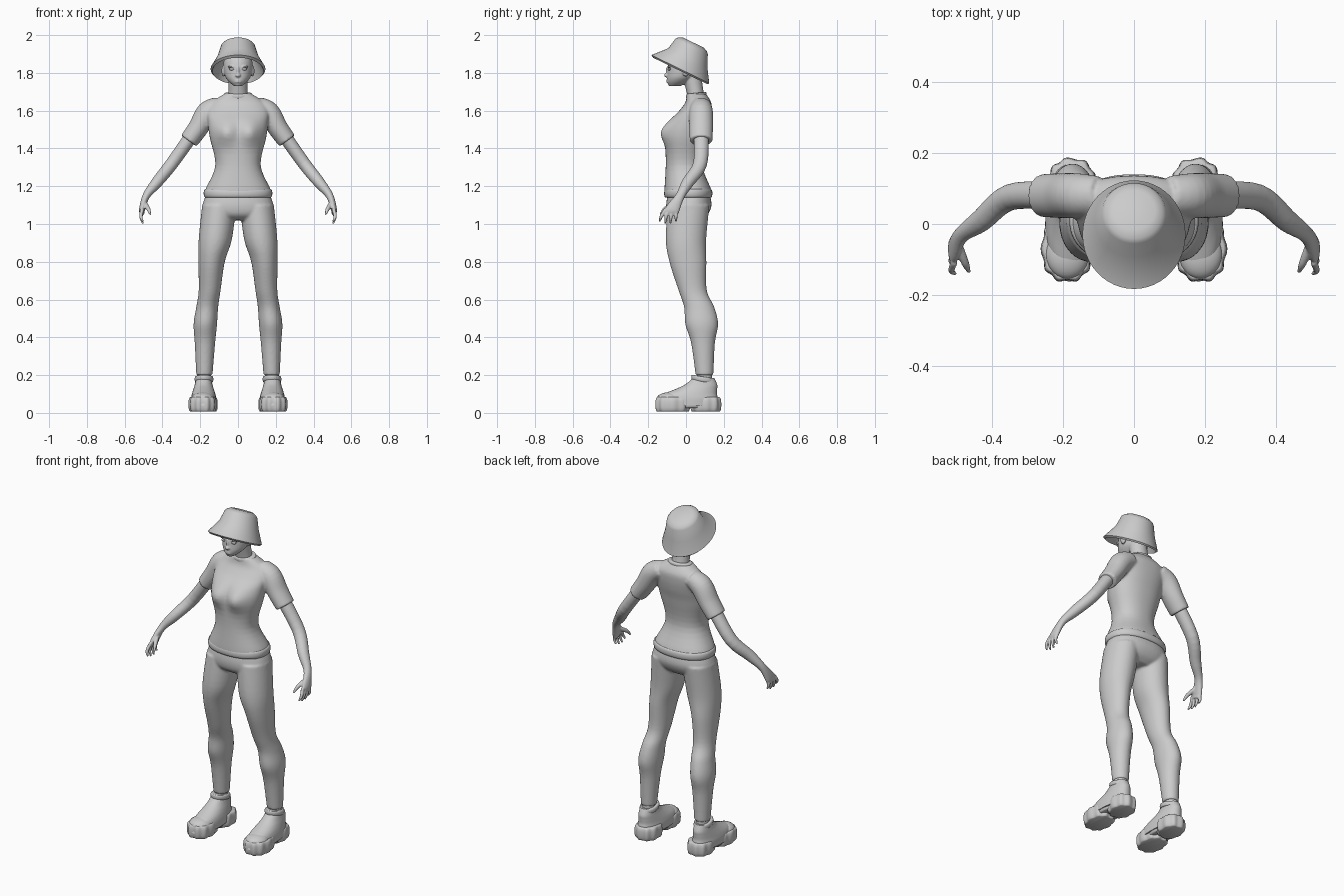
import bpy, bmesh, math
from mathutils import Vector, Matrix

cube = bpy.data.objects.get("Cube")
if cube:
    bpy.data.objects.remove(cube, do_unlink=True)

grey = bpy.data.materials.new("plain grey")
grey.use_nodes = True
grey.diffuse_color = (.6, .6, .6, 1)
grey.node_tree.nodes["Principled BSDF"].inputs["Base Color"].default_value = grey.diffuse_color


def resample(rows, steps):
    """Smooth curve through rows of centre x, y, z, half width and half depth."""
    curve = []
    for i in range(len(rows) - 1):
        before, start, end = rows[max(i - 1, 0)], rows[i], rows[i + 1]
        after = rows[min(i + 2, len(rows) - 1)]
        for step in range(steps):
            t = step / steps
            curve.append([
                b + t / 2 * (c - a + t * (2 * a - 5 * b + 4 * c - d + t * (3 * (b - c) + d - a)))
                for a, b, c, d in zip(before, start, end, after)])
    return curve + [list(rows[-1])]


def loft(bm, rows, sides=32, steps=5, along=False, tilt=0, square=2, lugs=0):
    """Skin oval rings, level or tilted, or square to the path when along is set."""
    points = resample(rows, steps)
    rings = []
    for i, (x, y, z, width, depth) in enumerate(points):
        across, forward = Vector((1, 0, 0)), Vector((0, math.cos(tilt), -math.sin(tilt)))
        if along:
            ahead, behind = points[min(i + 1, len(points) - 1)], points[max(i - 1, 0)]
            tangent = (Vector(ahead[:3]) - Vector(behind[:3])).normalized()
            forward = (forward - tangent * tangent.dot(forward)).normalized()
            across = forward.cross(tangent)
        ring = []
        for k in range(sides):
            angle = math.tau * k / sides
            c, s = math.cos(angle), math.sin(angle)
            wave = 1 + .04 * math.cos(lugs * angle) if lugs else 1
            offset_x = math.copysign(abs(c) ** (2 / square), c) * width * wave
            offset_y = math.copysign(abs(s) ** (2 / square), s) * depth * wave
            ring.append(bm.verts.new(Vector((x, y, z)) + across * offset_x + forward * offset_y))
        rings.append(ring)
    for lower, upper in zip(rings, rings[1:]):
        for k in range(sides):
            bm.faces.new((lower[k], lower[k - 1], upper[k - 1], upper[k]))
    bm.faces.new(rings[0])
    bm.faces.new(rings[-1][::-1])


def stack(bm, x, rows, **options):
    """Loft whose rings all share one x."""
    loft(bm, [(x, *row) for row in rows], **options)


def band(bm, centre, width, depth, height, edge, **options):
    """Rounded slab: the outline shrinks by edge at the top and bottom."""
    x, y, z = centre
    levels = [(-1, edge), (-.8, edge / 3), (0, 0), (.8, edge / 3), (1, edge)]
    loft(bm, [(x, y, z + level * height, width - cut, depth - cut) for level, cut in levels],
         steps=2, **options)


def ball(bm, place, size):
    matrix = Matrix.Translation(place) @ Matrix.Diagonal((*size, 1))
    bmesh.ops.create_uvsphere(bm, u_segments=24, v_segments=16, radius=1, matrix=matrix)


def finish(name, bm, mirror=False, fuse=0, relax=4, sharp=50):
    """Make the object; fuse blends overlapping pieces into one skin."""
    bmesh.ops.recalc_face_normals(bm, faces=bm.faces)
    mesh = bpy.data.meshes.new(name)
    bm.to_mesh(mesh)
    bm.free()
    part = bpy.data.objects.new(name, mesh)
    bpy.context.collection.objects.link(part)
    mesh.materials.append(grey)
    if mirror:
        part.modifiers.new("Mirror", 'MIRROR').use_mirror_merge = False
    if fuse:
        remesh = part.modifiers.new("Fuse", 'REMESH')
        remesh.mode, remesh.voxel_size, remesh.use_smooth_shade = 'VOXEL', fuse, True
        smooth = part.modifiers.new("Relax", 'SMOOTH')
        smooth.factor, smooth.iterations = .5, relax
    bpy.ops.object.select_all(action='DESELECT')
    part.select_set(True)
    bpy.context.view_layer.objects.active = part
    bpy.ops.object.shade_smooth_by_angle(angle=math.radians(sharp))


# Bucket hat: crown, flared brim and hollow inside
bm = bmesh.new()
crown = [(.04, 1.96, .06, .06), (.035, 1.95, .08, .085), (.03, 1.94, .09, .095), (.01, 1.88, .11, .115)]
brim = (-.03, 1.82, .145, .17)
lining = [(y, z - .01, width - .01, depth - .01) for y, z, width, depth in [brim] + crown[:1:-1]]
stack(bm, 0, crown + [brim] + lining, sides=48, steps=1, tilt=math.radians(26))
finish("bucket_hat", bm, sharp=35)

# Head with neck, nose, lips, brows and ears
bm = bmesh.new()
stack(bm, 0, [(-.06, 1.73, .02, .03), (-.04, 1.755, .05, .06), (-.02, 1.79, .07, .08),
              (0, 1.86, .076, .09), (.01, 1.92, .05, .06)], sides=40)
stack(bm, 0, [(.06, 1.64, .06, .05), (.05, 1.69, .05, .045), (.03, 1.79, .05, .05)])
ball(bm, (0, -.104, 1.787), (.014, .012, .01))
ball(bm, (0, -.096, 1.81), (.008, .012, .026))
for height in (1.752, 1.76):
    ball(bm, (0, -.094, height), (.02, .01, .005))
for side in (1, -1):
    ball(bm, (side * .077, 0, 1.81), (.01, .02, .03))
    ball(bm, (side * .034, -.086, 1.833), (.022, .012, .006))
finish("head", bm, fuse=.004, relax=3)

# Eyes
bm = bmesh.new()
ball(bm, (.033, -.088, 1.82), (.014, .009, .007))
finish("eyes", bm, mirror=True)

# T-shirt: torso with bust, plus sleeves
bm = bmesh.new()
stack(bm, 0, [(.01, 1.14, .178, .122), (.01, 1.18, .174, .124), (-.01, 1.31, .12, .097),
              (0, 1.46, .15, .107), (.02, 1.54, .16, .106), (.05, 1.6, .165, .085),
              (.065, 1.645, .14, .068), (.055, 1.69, .07, .05)], sides=64, square=2.25)
for v in bm.verts:
    if v.co.y < 0:
        spread = ((abs(v.co.x) - .065) / .055) ** 2 + ((v.co.z - 1.485) / .06) ** 2
        v.co.y -= .036 * math.exp(-spread)
for side in (1, -1):
    loft(bm, [(side * .1, .08, 1.625, .05, .055), (side * .16, .08, 1.59, .06, .063),
              (side * .21, .08, 1.51, .054, .063), (side * .26, .08, 1.44, .05, .06)], along=True)
finish("t_shirt", bm, fuse=.007)

# Collar and hem edges
bm = bmesh.new()
band(bm, (0, .055, 1.68), .075, .055, .014, .008, tilt=-.1)
finish("shirt_collar", bm)
bm = bmesh.new()
band(bm, (0, .012, 1.162), .182, .128, .022, .01, sides=64, square=2.25)
finish("shirt_hem", bm)

# Arms with palms, fingers and thumbs
bm = bmesh.new()
loft(bm, [(.23, .08, 1.49, .036, .04), (.35, .075, 1.32, .034, .037), (.43, .01, 1.22, .03, .032),
          (.485, -.03, 1.15, .02, .024), (.507, -.07, 1.08, .016, .037), (.508, -.08, 1.055, .012, .034)],
     along=True)
for finger in range(4):
    y = -.053 - .018 * finger
    tip = 1 + .006 * (finger - 1.5) ** 2
    loft(bm, [(.506, y, 1.08, .01, .01), (.514, y - .008 * finger, 1.04, .009, .009),
              (.503, y - .011 * finger, tip, .005, .005)], sides=12, along=True)
loft(bm, [(.495, -.06, 1.11, .013, .013), (.475, -.11, 1.08, .011, .011), (.464, -.135, 1.05, .005, .005)],
     sides=12, along=True)
finish("arms", bm, mirror=True, fuse=.004, relax=2)

# Trousers: hips and both legs
bm = bmesh.new()
stack(bm, 0, [(.015, 1.165, .165, .11), (.015, 1.1, .188, .12), (.01, 1.05, .18, .105),
              (.01, 1.02, .1, .07)], sides=48, square=2.3)
leg = [(.1, .014, 1.1, .09, .11), (.12, 0, .92, .088, .107), (.14, .01, .8, .07, .098),
       (.15, .035, .65, .058, .075), (.163, .07, .56, .058, .08), (.173, .083, .47, .062, .087),
       (.175, .09, .37, .054, .063), (.178, .098, .2, .043, .047)]
for side in (1, -1):
    loft(bm, [(side * x, *rest) for x, *rest in leg], sides=36)
finish("trousers", bm, fuse=.007)

# Ankles
bm = bmesh.new()
stack(bm, .18, [(.1, .22, .036, .038), (.09, .09, .04, .05)])
finish("ankles", bm, mirror=True)

# Shoes: uppers with toe cap, padded collar and two straps
bm = bmesh.new()
stack(bm, .182, [(0, .04, .068, .162), (.01, .075, .067, .158), (.022, .1, .062, .142),
                 (.055, .126, .054, .11), (.08, .15, .047, .085), (.094, .185, .04, .056)],
      sides=40, square=2.2)
ball(bm, (.187, -.085, .075), (.062, .07, .035))
band(bm, (.18, .09, .178), .05, .063, .014, .006, tilt=.16)
for y, z, reach in ((0, .118, .058), (.04, .148, .05)):
    arch = [(-1, -.045), (-.7, -.004), (0, .01), (.7, -.004), (1, -.045)]
    loft(bm, [(.183 + reach * across, y - rise / 2, z + rise, .006, .016) for across, rise in arch],
         sides=12, along=True)
finish("shoes", bm, mirror=True, sharp=60)

# Chunky soles: lugged forefoot and heel joined by a raised arch
bm = bmesh.new()
band(bm, (.188, -.07, .045), .072, .092, .038, .01, sides=80, square=2.3, lugs=10)
band(bm, (.175, .105, .045), .068, .08, .038, .01, sides=80, square=2.3, lugs=9)
band(bm, (.182, .015, .053), .064, .1, .027, .01)
finish("soles", bm, mirror=True, sharp=60)
